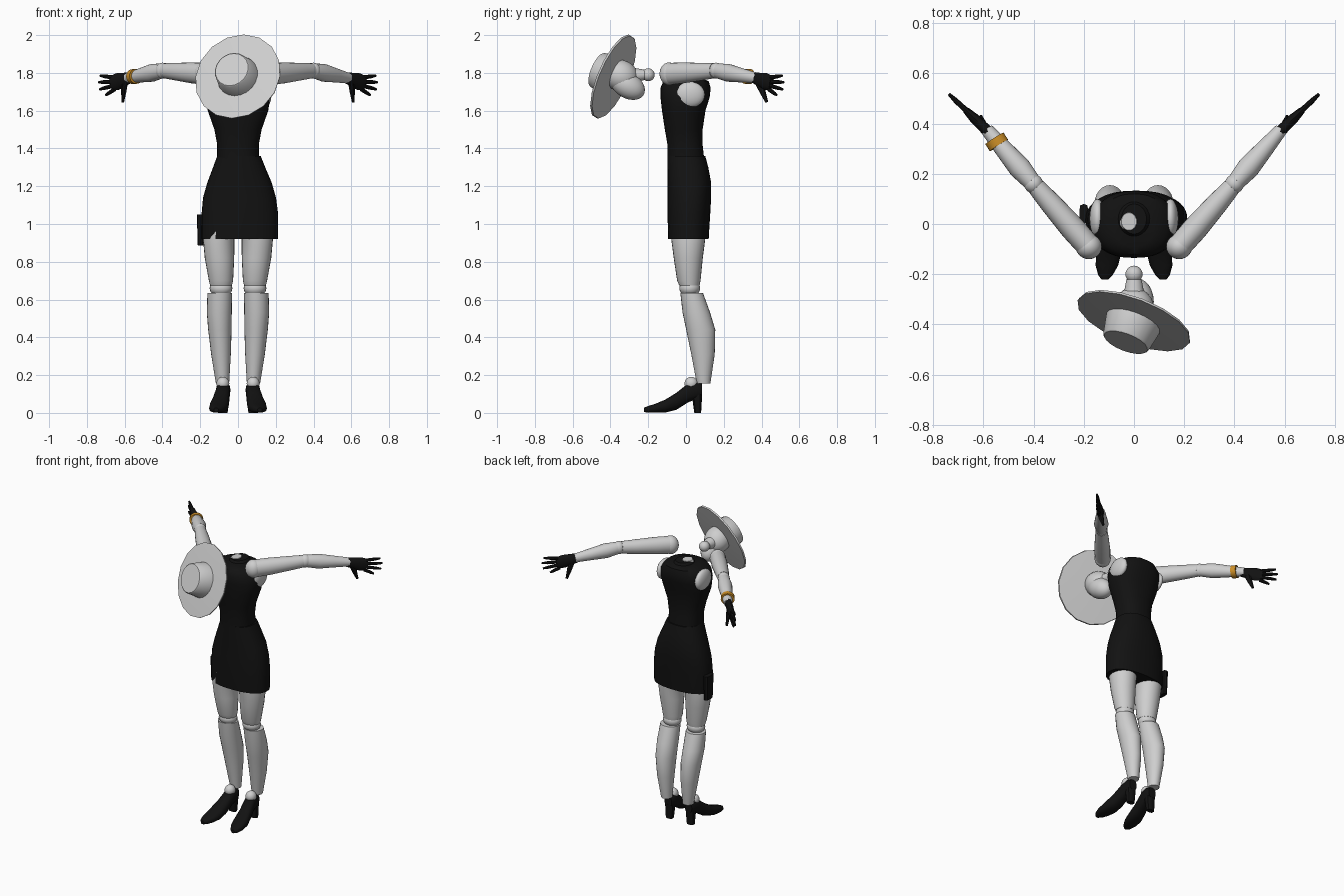
import bpy, bmesh
from math import sin, cos, pi, radians, copysign
from mathutils import Vector, Matrix

default_cube = bpy.data.objects.get("Cube")
if default_cube:
    bpy.data.objects.remove(default_cube, do_unlink=True)


def make_material(name, color, roughness=0.6):
    material = bpy.data.materials.new(name)
    material.use_nodes = True
    material.diffuse_color = (*color, 1)
    shader = material.node_tree.nodes["Principled BSDF"]
    shader.inputs["Base Color"].default_value = (*color, 1)
    shader.inputs["Roughness"].default_value = roughness
    return material


SKIN = make_material("pale grey plastic", (0.62, 0.62, 0.62))
BLACK = make_material("black cloth", (0.006, 0.006, 0.006))
GOLD = make_material("orange gold", (0.6, 0.27, 0.02))
UP = Vector((0, 0, 1))


def finish(name, bm, material, angle=40):
    """Turn a bmesh into a smooth-shaded object that keeps its sharp edges."""
    bmesh.ops.recalc_face_normals(bm, faces=bm.faces[:])
    mesh = bpy.data.meshes.new(name)
    bm.to_mesh(mesh)
    bm.free()
    mesh.materials.append(material)
    mesh.shade_smooth()
    mesh.set_sharp_from_angle(angle=radians(angle))
    obj = bpy.data.objects.new(name, mesh)
    bpy.context.collection.objects.link(obj)
    return obj


def loft(name, stations, material, axis=UP, sides=24, side=1, power=1, closed=False):
    """Skin elliptical rings given as (x, y, z, radius_u, radius_v)."""
    axis = Vector(axis).normalized()
    u = axis.cross(UP)
    u = u.normalized() if u.length > 0.01 else Vector((1, 0, 0))
    v = u.cross(axis) if abs(axis.z) < 0.99 else Vector((0, 1, 0))
    bm = bmesh.new()
    rings = []
    for x, y, z, ru, rv in stations:
        ring = []
        for i in range(sides):
            c, s = cos(2 * pi * i / sides), sin(2 * pi * i / sides)
            c, s = (copysign(abs(k) ** power, k) for k in (c, s))
            p = Vector((x, y, z)) + u * c * ru + v * s * rv
            ring.append(bm.verts.new((p.x * side, p.y, p.z)))
        rings.append(ring)
    pairs = list(zip(rings, rings[1:]))
    if closed:
        pairs.append((rings[-1], rings[0]))
    for low, high in pairs:
        for i in range(sides):
            j = (i + 1) % sides
            bm.faces.new((low[i], low[j], high[j], high[i]))
    if not closed:
        bm.faces.new(rings[0])
        bm.faces.new(rings[-1])
    return finish(name, bm, material)


def limb(name, start, end, profile, material, **options):
    """Loft between two points; profile holds (fraction, radius_u, radius_v)."""
    start, end = Vector(start), Vector(end)
    rings = [(*start.lerp(end, t), ru, rv) for t, ru, rv in profile]
    return loft(name, rings, material, axis=end - start, **options)


def ball(name, center, radii, material, side=1, tilt=0):
    bm = bmesh.new()
    x, y, z = center
    matrix = (Matrix.Translation((x * side, y, z)) @ Matrix.Rotation(tilt, 4, "X")
              @ Matrix.Diagonal((*radii, 1)))
    bmesh.ops.create_uvsphere(bm, u_segments=24, v_segments=14, radius=1, matrix=matrix)
    return finish(name, bm, material, 80)


# Dress top and skirt
loft("torso", [
    (0, 0, 1.33, .11, .098), (0, -.005, 1.42, .11, .093), (0, -.012, 1.5, .125, .1),
    (0, -.012, 1.6, .16, .115), (0, -.005, 1.67, .17, .13), (0, -.002, 1.72, .16, .133),
    (0, 0, 1.755, .13, .12), (0, 0, 1.77, .08, .09)], BLACK, sides=32, power=0.85)
loft("skirt", [
    (.01, .013, .92, .203, .107), (.01, .015, 1.05, .203, .113), (.008, .018, 1.14, .193, .115),
    (.008, .018, 1.22, .17, .115), (.006, .01, 1.3, .138, .108), (.005, .002, 1.36, .115, .1)],
    BLACK, sides=32, power=0.85)
loft("hip_flap", [(-.198, .04, .885, .015, .035), (-.2, .04, 1.05, .018, .04)],
     BLACK, sides=8, power=0.5)
loft("collar", [(0, .02, 1.75, .08, .08), (0, .02, 1.785, .05, .06)], BLACK)
loft("neck_socket", [(-.02, .01, 1.76, .045, .045), (-.02, .01, 1.788, .03, .035)], SKIN)

# Left and right limbs share one description
for side, label in ((1, "left"), (-1, "right")):
    mirrored = dict(side=side)
    ball(f"{label}_shoulder_socket", (.145, .022, 1.685), (.032, .078, .068), SKIN, side)

    # Arm
    shoulder, elbow, wrist = (.18, -.09, 1.795), (.4, .16, 1.812), (.585, .375, 1.772)
    ball(f"{label}_shoulder", shoulder, (.052, .05, .06), SKIN, side)
    limb(f"{label}_upper_arm", shoulder, elbow,
         [(0, .048, .058), (.3, .05, .055), (.7, .043, .046), (.95, .036, .04)], SKIN, **mirrored)
    ball(f"{label}_elbow", elbow, (.038, .038, .042), SKIN, side)
    limb(f"{label}_forearm", elbow, wrist,
         [(.04, .036, .04), (.3, .045, .047), (.65, .036, .037), (1, .026, .028)],
         SKIN, **mirrored)

    # Gloved hand
    limb(f"{label}_glove_palm", (.565, .352, 1.776), (.668, .452, 1.745),
         [(0, .025, .028), (.3, .022, .035), (.7, .02, .045), (1, .014, .04)],
         BLACK, sides=12, **mirrored)
    tips = {"index": (.73, .51, 1.785), "middle": (.738, .518, 1.75),
            "ring": (.733, .512, 1.713), "little": (.7, .48, 1.682)}
    for i, (finger, tip) in enumerate(tips.items()):
        limb(f"{label}_{finger}_finger", (.655, .44, 1.775 - i * .021), tip,
             [(0, .012, .012), (.7, .01, .01), (1, .006, .006)], BLACK, sides=8, **mirrored)
    limb(f"{label}_thumb", (.6, .385, 1.752), (.61, .428, 1.645),
         [(0, .018, .022), (.5, .014, .016), (1, .007, .008)], BLACK, sides=8, **mirrored)

    # Leg
    loft(f"{label}_thigh", [
        (.085, .01, 1, .09, .095), (.102, .012, .92, .083, .09), (.098, .012, .82, .078, .077),
        (.09, .015, .7, .064, .062), (.09, .018, .675, .058, .054)], SKIN, **mirrored)
    ball(f"{label}_knee", (.09, .02, .66), (.06, .055, .045), SKIN, side)
    loft(f"{label}_shin", [
        (.097, .03, .635, .065, .06), (.099, .055, .53, .066, .073), (.096, .078, .44, .062, .077),
        (.09, .09, .31, .052, .062), (.082, .093, .155, .035, .036)], SKIN, **mirrored)
    ball(f"{label}_ankle", (.08, .028, .155), (.034, .036, .036), SKIN, side)

    # Heeled shoe, lofted from heel to toe, with a separate heel block
    loft(f"{label}_shoe", [
        (.077, .085, .12, .027, .035), (.078, .06, .12, .038, .044), (.08, .01, .105, .038, .05),
        (.09, -.05, .062, .044, .045), (.1, -.11, .036, .05, .034), (.108, -.165, .024, .045, .023),
        (.114, -.205, .018, .028, .017), (.116, -.222, .016, .012, .011)],
        BLACK, axis=(0, -1, 0), sides=16, power=0.8, **mirrored)
    loft(f"{label}_shoe_heel", [(.08, .062, 0, .025, .018), (.078, .058, .1, .032, .028)],
         BLACK, sides=12, power=0.7, **mirrored)

# Bracelet on the right wrist
limb("bracelet", (-.538, .313, 1.782), (-.556, .341, 1.78),
     [(0, .043, .04), (1, .043, .04), (1, .03, .03), (0, .03, .03)], GOLD, closed=True)

# Detached head with its crown pointing forward, and the neck joint behind it
ball("neck_ball", (0, -.2, 1.79), (.034, .034, .034), SKIN)
limb("neck", (0, -.22, 1.79), (0, -.32, 1.785),
     [(0, .03, .027), (.3, .036, .034), (.6, .04, .04), (1, .06, .06)], SKIN)
ball("skull", (-.002, -.345, 1.785), (.084, .095, .083), SKIN, tilt=-.4)
ball("face", (.015, -.31, 1.735), (.064, .1, .068), SKIN, tilt=-.55)

# Wide-brimmed hat tilted with the head
hat_center, hat_axis = Vector((0, -.385, 1.78)), Vector((-.38, -1, .43)).normalized()
limb("hat_brim", hat_center - hat_axis * .01, hat_center + hat_axis * .01,
     [(0, .1, .1), (.2, .236, .236), (.7, .239, .239), (1, .11, .11)], SKIN, sides=16)
limb("hat_crown", hat_center, hat_center + hat_axis * .1,
     [(0, .115, .115), (.95, .097, .097), (1, .092, .092)], SKIN, sides=20)
